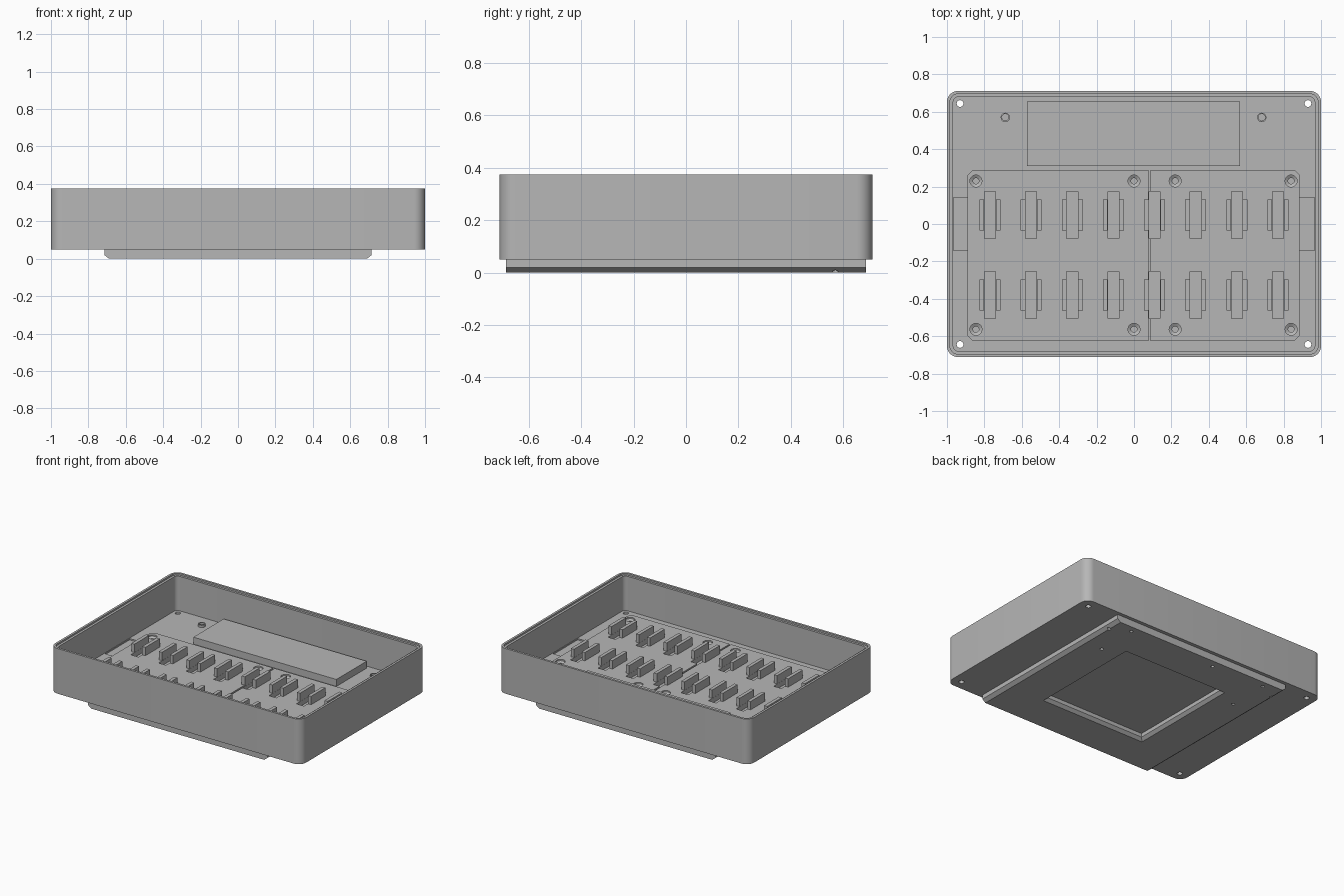
import bpy, bmesh, math

cube = bpy.data.objects.get("Cube")
if cube:
    bpy.data.objects.remove(cube, do_unlink=True)

GREY = (0.47, 0.47, 0.47, 1)
mat = bpy.data.materials.new("plain_grey")
mat.use_nodes = True
mat.diffuse_color = GREY
mat.node_tree.nodes["Principled BSDF"].inputs["Base Color"].default_value = GREY

FLOOR, PANEL, RIM = 0.115, 0.125, 0.375


# Outline helpers
def rounded(hx, hy, r, seg=8):
    pts = []
    for k, (sx, sy) in enumerate([(1, 1), (-1, 1), (-1, -1), (1, -1)]):
        for i in range(seg + 1):
            a = math.pi / 2 * (k + i / seg)
            pts.append((sx * (hx - r) + r * math.cos(a), sy * (hy - r) + r * math.sin(a)))
    return pts


def circle(x, y, r, n=20):
    return [(x + r * math.cos(2 * math.pi * i / n), y + r * math.sin(2 * math.pi * i / n))
            for i in range(n)]


def rect(x0, x1, y0, y1):
    return [(x0, y0), (x1, y0), (x1, y1), (x0, y1)]


# Solid helpers: a loft through stacked outlines, capped at both ends
def loft(bm, layers):
    loops = [[bm.verts.new((x, y, z)) for x, y in pts] for pts, z in layers]
    n = len(loops[0])
    for a, b in zip(loops, loops[1:]):
        for i in range(n):
            j = (i + 1) % n
            bm.faces.new((a[i], a[j], b[j], b[i]))
    bm.faces.new(loops[0][::-1])
    bm.faces.new(loops[-1])


def prism(bm, pts, z0, z1):
    loft(bm, [(pts, z0), (pts, z1)])


def make(name, bm):
    bmesh.ops.recalc_face_normals(bm, faces=bm.faces)
    mesh = bpy.data.meshes.new(name)
    bm.to_mesh(mesh)
    bm.free()
    obj = bpy.data.objects.new(name, mesh)
    bpy.context.collection.objects.link(obj)
    mesh.materials.append(mat)
    return obj


def activate(obj):
    bpy.ops.object.select_all(action='DESELECT')
    obj.select_set(True)
    bpy.context.view_layer.objects.active = obj


def cut(obj, cutter):
    mod = obj.modifiers.new("holes", 'BOOLEAN')
    mod.operation, mod.solver, mod.object = 'DIFFERENCE', 'EXACT', cutter
    activate(obj)
    bpy.ops.object.modifier_apply(modifier=mod.name)


def smooth(obj):
    activate(obj)
    bpy.ops.object.shade_smooth_by_angle(angle=math.radians(30))


# Tray with stepped rim
bm = bmesh.new()
outer, lip, inner = rounded(1, .712, .06), rounded(.984, .696, .045), rounded(.967, .68, .03)
loft(bm, [(outer, .05), (outer, RIM), (lip, RIM), (lip, RIM - .012),
          (inner, RIM - .012), (inner, FLOOR)])
tray = make("tray", bm)

# Base plate with chamfered ends, extruded along y
bm = bmesh.new()
section = [(-.69, 0), (.69, 0), (.715, .02), (.715, .052), (-.715, .052), (-.715, .02)]
ends = [[bm.verts.new((x, y, z)) for x, z in section] for y in (-.687, .687)]
for i in range(len(section)):
    j = (i + 1) % len(section)
    bm.faces.new((ends[0][i], ends[0][j], ends[1][j], ends[1][i]))
for end in ends:
    bm.faces.new(end)
base = make("base_plate", bm)

# Square recess and screw holes underneath
bm = bmesh.new()
loft(bm, [(rect(-s, s, -s, s), z) for s, z in [(.45, -.03), (.42, 0), (.4, .02), (.4, .047)]])
for x, y in [(.69, .57), (-.69, .57), (.56, .64), (.56, .34), (-.56, .34), (-.56, .64), (-.14, .63)]:
    prism(bm, circle(x, y, .012, 12), -.05, .04)
under = make("underside_cutter", bm)
cut(base, under)

# Two contact panels with clipped outer corners
C = .028
X0, X1, Y0, Y1 = -.89, .886, -.625, .29
bm = bmesh.new()
prism(bm, [(X0 + C, Y0), (.077, Y0), (.077, Y1), (X0 + C, Y1), (X0, Y1 - C), (X0, Y0 + C)],
      FLOOR - .02, PANEL)
panel_a = make("wide_panel", bm)
bm = bmesh.new()
prism(bm, [(.089, Y0), (X1 - C, Y0), (X1, Y0 + C), (X1, Y1 - C), (X1 - C, Y1), (.089, Y1)],
      FLOOR - .02, PANEL)
panel_b = make("narrow_panel", bm)

# Slots and countersunk screw holes through the panels
clips = [(-.77 + .22 * i, y) for i in range(8) for y in (.048, -.38)]
bm = bmesh.new()
for x, y in clips:
    prism(bm, rect(x - .03, x + .03, y - .125, y + .125), .09, .3)
for x in (-.845, 0, .22, .84):
    for y in (.23, -.563):
        loft(bm, [(circle(x, y, r), z) for r, z in
                  [(.016, .07), (.016, .105), (.032, .115), (.032, .2)]])
slots = make("slot_cutter", bm)
for obj in (tray, panel_a, panel_b):
    cut(obj, slots)

# Corner screw holes and shallow side pockets in the tray
bm = bmesh.new()
for sx in (-1, 1):
    for sy in (-1, 1):
        prism(bm, circle(sx * .93, sy * .644, .018), 0, .2)
    a, b = sorted((sx * .88, sx * .964))
    prism(bm, rect(a, b, -.142, .142), FLOOR - .01, .2)
corners = make("tray_cutter", bm)
cut(tray, corners)

# Contact clip ears on both sides of each slot
bm = bmesh.new()
for x, y in clips:
    for s in (-1, 1):
        a, b = sorted((x + s * .031, x + s * .056))
        prism(bm, rect(a, b, y - .083, y + .083), FLOOR - .01, .185)
make("clip_ears", bm)

# Raised display block
bm = bmesh.new()
prism(bm, rect(-.573, .567, .31, .655), FLOOR - .01, .165)
make("display_block", bm)

# Small hollow posts beside the display
for name, x in (("left_post", .683), ("right_post", -.688)):
    bm = bmesh.new()
    loft(bm, [(circle(x, .57, r), z) for r, z in
              [(.025, FLOOR - .005), (.025, .132), (.018, .132), (.018, FLOOR + .002)]])
    smooth(make(name, bm))

for obj in (tray, base, panel_a, panel_b):
    smooth(obj)
for cutter in (under, slots, corners):
    bpy.data.objects.remove(cutter, do_unlink=True)
